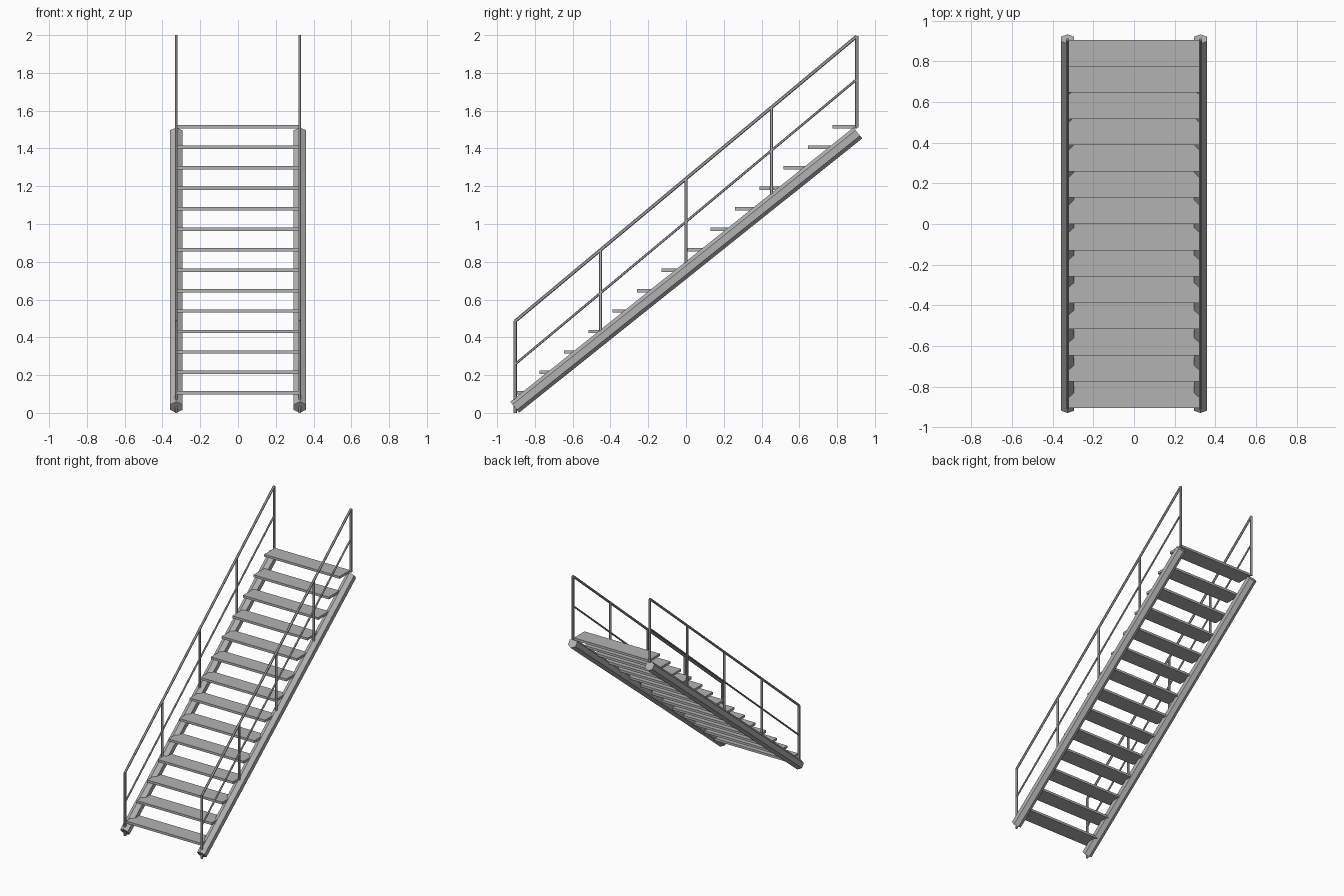
import bpy
import math
from mathutils import Vector

cube = bpy.data.objects.get("Cube")
if cube:
    bpy.data.objects.remove(cube, do_unlink=True)

steel = bpy.data.materials.new("grey_steel")
steel.use_nodes = True
GREY = (0.45, 0.45, 0.45, 1)
steel.diffuse_color = GREY
steel.node_tree.nodes["Principled BSDF"].inputs["Base Color"].default_value = GREY

SIDE_X = 0.327     # centre of each stringer and railing
HALF_RUN = 0.905   # railing reaches this far front and back
STEPS = 14


def finish(name):
    obj = bpy.context.object
    obj.name = name
    obj.data.materials.append(steel)
    return obj


def hex_bar(name, start, end, radius):
    """Six-sided bar between two points, with flat faces towards the sides."""
    a, b = Vector(start), Vector(end)
    along = b - a
    bpy.ops.mesh.primitive_cylinder_add(vertices=6, radius=radius,
                                        depth=along.length, location=(a + b) / 2)
    obj = finish(name)
    # bars lie in a vertical plane, so one tilt about x is enough
    obj.rotation_euler.x = -math.atan2(along.y, along.z)
    return obj


def rail_height(y):
    return 1.24 + 0.834 * y


# Treads
rise, going = 0.1083, 2 * HALF_RUN / STEPS
for i in range(STEPS):
    y = -HALF_RUN + going * (i + 0.5)
    bpy.ops.mesh.primitive_cube_add(size=1, location=(0, y, 0.106 + rise * i))
    finish(f"tread_{i + 1}").scale = (0.64, going, 0.018)

for side, sign in (("left", 1), ("right", -1)):
    x = sign * SIDE_X

    # Sloping stringer
    hex_bar(f"{side}_stringer", (x, -0.907, 0.03), (x, 0.91, 1.482), 0.037)

    # Railing posts
    for i in range(5):
        y = HALF_RUN * (i / 2 - 1)
        top = rail_height(y)
        hex_bar(f"{side}_post_{i + 1}", (x, y, top - 0.485), (x, y, top), 0.009)

    # Handrail and thinner middle rail
    for name, drop, radius in (("handrail", 0, 0.009), ("middle_rail", 0.228, 0.0065)):
        ends = [(x, y, rail_height(y) - drop) for y in (-HALF_RUN, HALF_RUN)]
        hex_bar(f"{side}_{name}", *ends, radius)
